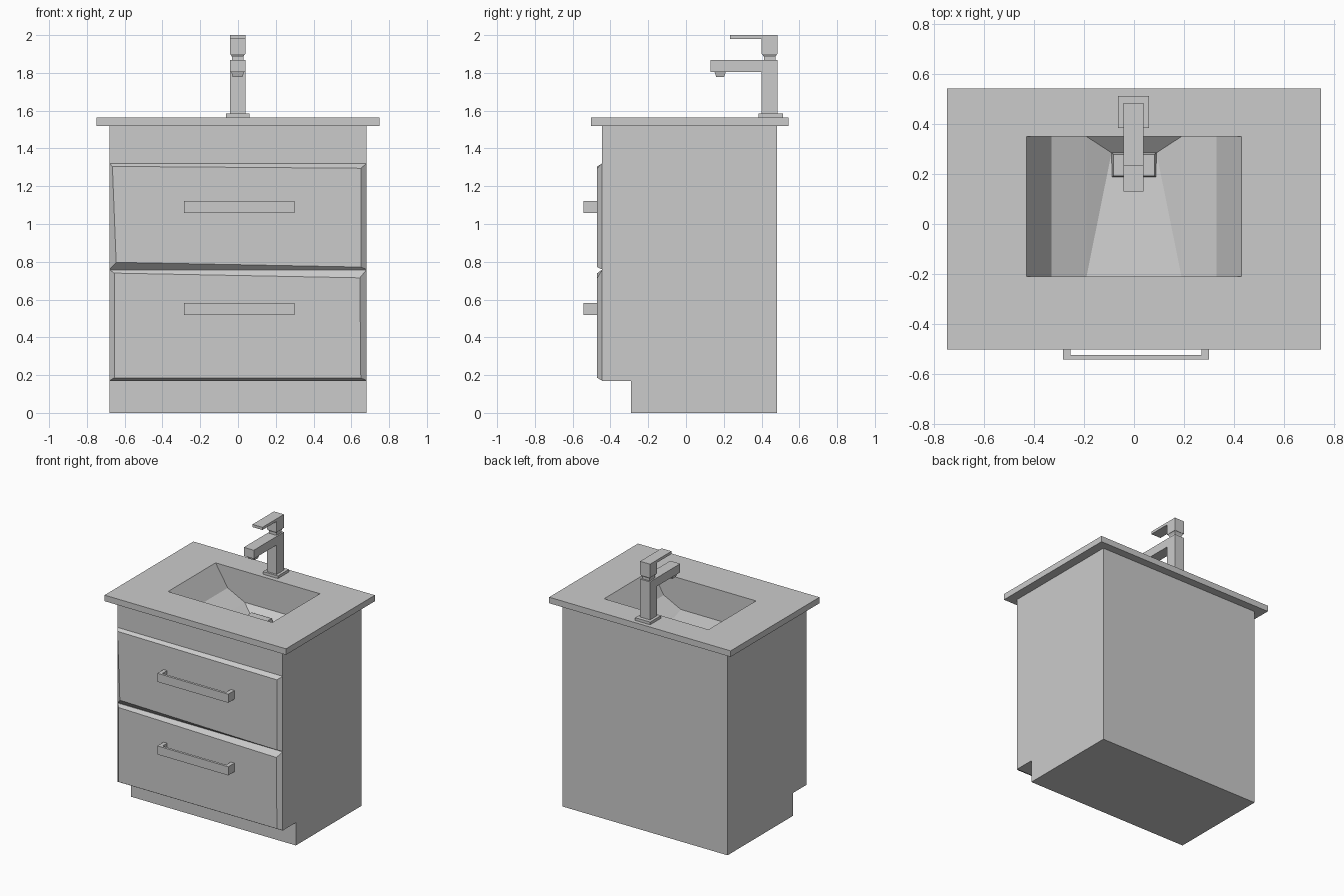
import bpy, bmesh

if "Cube" in bpy.data.objects:
    bpy.data.objects.remove(bpy.data.objects["Cube"])

TOP = 1.565  # worktop surface height


def mesh(name, verts, faces, fix=True):
    bm = bmesh.new()
    vs = [bm.verts.new(v) for v in verts]
    for f in faces:
        bm.faces.new([vs[i] for i in f])
    if fix:
        bmesh.ops.recalc_face_normals(bm, faces=bm.faces)
    me = bpy.data.meshes.new(name)
    bm.to_mesh(me)
    bm.free()
    ob = bpy.data.objects.new(name, me)
    bpy.context.collection.objects.link(ob)
    return ob


def loft(name, a, b, caps=(True, True)):
    """Join two matching loops into a solid."""
    n = len(a)
    faces = [(i, (i + 1) % n, n + (i + 1) % n, n + i) for i in range(n)]
    if caps[0]:
        faces.append(tuple(range(n))[::-1])
    if caps[1]:
        faces.append(tuple(range(n, 2 * n)))
    return mesh(name, list(a) + list(b), faces)


def rect(x0, x1, y0, y1, z):
    return [(x0, y0, z), (x1, y0, z), (x1, y1, z), (x0, y1, z)]


def box(name, x0, x1, y0, y1, z0, z1):
    return loft(name, rect(x0, x1, y0, y1, z0), rect(x0, x1, y0, y1, z1))


def prism_x(name, profile, x0, x1):
    return loft(name, [(x0, y, z) for y, z in profile], [(x1, y, z) for y, z in profile])


def prism_z(name, profile, z0, z1):
    return loft(name, [(x, y, z0) for x, y in profile], [(x, y, z1) for x, y in profile])


# cabinet carcass with toe kick, left open on top below the basin
side = [(-0.445, 1.52), (-0.445, 0.17), (-0.29, 0.17), (-0.29, 0), (0.482, 0), (0.482, 1.52)]
cabinet = prism_x("cabinet", side, -0.68, 0.68)
bm = bmesh.new()
bm.from_mesh(cabinet.data)
top = [f for f in bm.faces if f.normal.z > 0.9]
bmesh.ops.delete(bm, geom=top, context='FACES')
bm.to_mesh(cabinet.data)
bm.free()

# worktop slab with rectangular opening
loops = []
for z in (1.52, TOP):
    loops += rect(-0.748, 0.748, -0.503, 0.543, z) + rect(-0.43, 0.43, -0.21, 0.35, z)
faces = []
for i in range(4):
    j = (i + 1) % 4
    faces += [(i, j, 4 + j, 4 + i), (8 + i, 8 + j, 12 + j, 12 + i), (i, j, 8 + j, 8 + i),
              (4 + i, 4 + j, 12 + j, 12 + i)]
mesh("worktop", loops, faces)

# faceted basin falling towards the drain
section = [(-0.43, 0), (-0.33, 0.16), (-0.19, 0.23), (0.19, 0.23), (0.33, 0.16), (0.43, 0)]
verts = [(x, y, TOP - d) for y in (-0.21, 0.35) for x, d in section]
verts += [(-0.09, 0.285, TOP - 0.285), (0.09, 0.285, TOP - 0.285)]
faces = [(i, i + 1, i + 7, i + 6) for i in (0, 1, 3, 4)]  # side slopes
faces += [(2, 3, 13, 12), (12, 13, 9, 8), (2, 12, 8), (3, 9, 13)]  # floor
faces += [(5, 4, 3, 2, 1, 0), (6, 7, 8, 9, 10, 11)]  # front and back walls
mesh("basin", verts, faces, fix=False)

# drain cover
loft("drain_cover", rect(-0.09, 0.09, 0.185, 0.287, TOP - 0.285),
     rect(-0.083, 0.083, 0.193, 0.279, TOP - 0.25))

# drawer fronts with chamfered, slightly uneven rims: (bottom, top, front corners)
drawers = {
    "upper": (0.76, 1.32, [(-0.645, 0.797), (0.65, 0.772), (0.65, 1.295), (-0.665, 1.305)]),
    "lower": (0.172, 0.757, [(-0.655, 0.185), (0.65, 0.185), (0.645, 0.715), (-0.655, 0.74)]),
}
for name, (z0, z1, front) in drawers.items():
    back = [(-0.68, z0), (0.68, z0), (0.68, z1), (-0.68, z1)]
    loft(name + "_drawer_front", [(x, -0.445, z) for x, z in back],
         [(x, -0.47, z) for x, z in front])

# U-shaped drawer handles
u = [(-0.285, -0.468), (-0.285, -0.543), (0.3, -0.543), (0.3, -0.468),
     (0.27, -0.468), (0.27, -0.525), (-0.255, -0.525), (-0.255, -0.468)]
for name, z in (("upper_handle", 1.058), ("lower_handle", 0.517)):
    prism_z(name, u, z, z + 0.064)

# tap: base plate, column with spout, aerator, neck and lever
box("tap_base", -0.064, 0.06, 0.385, 0.513, TOP, 1.585)
body = [(0.4, 1.585), (0.485, 1.585), (0.485, 1.868), (0.13, 1.868), (0.13, 1.804), (0.4, 1.804)]
prism_x("tap_body", body, -0.043, 0.039)
loft("tap_aerator", rect(-0.028, 0.024, 0.16, 0.202, 1.778),
     rect(-0.035, 0.031, 0.152, 0.21, 1.804))
box("tap_neck", -0.032, 0.028, 0.412, 0.473, 1.868, 1.885)
loft("tap_collar", rect(-0.032, 0.028, 0.412, 0.473, 1.885),
     rect(-0.041, 0.037, 0.402, 0.483, 1.9))
lever = [(0.4, 1.9), (0.485, 1.9), (0.485, 2.0), (0.232, 2.0), (0.232, 1.98), (0.4, 1.98)]
prism_x("tap_lever", lever, -0.043, 0.039)
